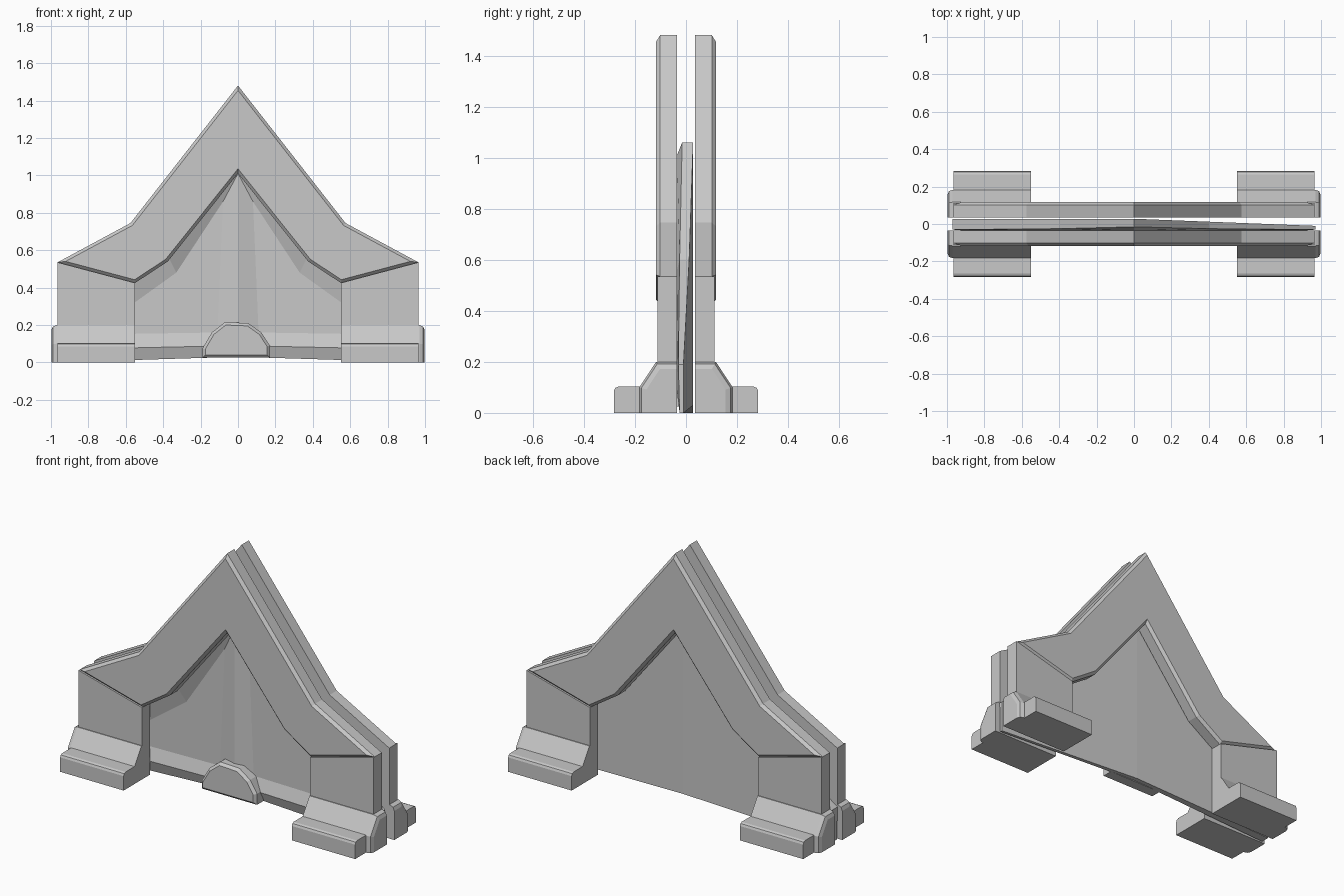
import bpy, bmesh, math

if "Cube" in bpy.data.objects:
    bpy.data.objects.remove(bpy.data.objects["Cube"], do_unlink=True)

grey = bpy.data.materials.new("stone grey")
grey.use_nodes = True
GREY = (0.58, 0.58, 0.58, 1)
grey.diffuse_color = GREY
grey.node_tree.nodes["Principled BSDF"].inputs["Base Color"].default_value = GREY


def finish(bm, name, mirror=None):
    """Turn a bmesh into a flat-shaded object, optionally mirrored in (x, y)."""
    bmesh.ops.recalc_face_normals(bm, faces=bm.faces[:])
    mesh = bpy.data.meshes.new(name)
    bm.to_mesh(mesh)
    bm.free()
    mesh.materials.append(grey)
    ob = bpy.data.objects.new(name, mesh)
    bpy.context.collection.objects.link(ob)
    if mirror:
        mod = ob.modifiers.new("Mirror", 'MIRROR')
        mod.use_axis = (mirror[0], mirror[1], False)
        mod.use_mirror_merge = False
    return ob


def prism(name, pts, a, b, axis='y', bevel=0.0, rule=None, segments=1, mirror=None):
    """Extrude an outline from a to b; bevel edges whose two ends pass the rule."""
    bm = bmesh.new()

    def place(p, d):
        return (p[0], d, p[1]) if axis == 'y' else (d, p[0], p[1])
    lo = [bm.verts.new(place(p, a)) for p in pts]
    hi = [bm.verts.new(place(p, b)) for p in pts]
    bm.faces.new(lo)
    bm.faces.new(hi[::-1])
    n = len(pts)
    for i in range(n):
        j = (i + 1) % n
        bm.faces.new((lo[i], hi[i], hi[j], lo[j]))
    bmesh.ops.recalc_face_normals(bm, faces=bm.faces[:])
    if bevel:
        edges = [e for e in bm.edges if all(rule(v.co) for v in e.verts)]
        bmesh.ops.bevel(bm, geom=edges, offset=bevel, offset_type='OFFSET',
                        segments=segments, profile=0.5, affect='EDGES', clamp_overlap=True)
    return finish(bm, name, mirror)


def symmetric(half):
    """Complete a right-hand outline with its left-hand reflection."""
    return half + [(-x, z) for x, z in reversed(half) if x > 0]


# Gabled arch, one slab in front and one behind
upper = symmetric([(0, 1.48), (0.575, 0.745), (0.965, 0.535), (0.55, 0.425), (0.375, 0.54)])
upper.insert(5, (0, 1.01))
prism("gable_arch", upper, -0.117, -0.035, bevel=0.016,
      rule=lambda c: c.y < -0.1, mirror=(False, True))

# Legs, set back slightly under the arch
prism("leg", [(0.55, 0.1), (0.965, 0.1), (0.965, 0.535), (0.55, 0.425)],
      -0.112, -0.035, mirror=(True, True))

# Flared leg bases with softened outer ends
prism("leg_base", [(-0.035, 0), (-0.183, 0), (-0.183, 0.1), (-0.117, 0.2), (-0.035, 0.2)],
      0.55, 0.998, axis='x', bevel=0.028, segments=2,
      rule=lambda c: c.x > 0.9 and (c.y < -0.05 or c.z > 0.1) and c.z > -1,
      mirror=(True, True))

# Low feet reaching outwards
prism("foot", [(-0.15, 0), (-0.283, 0), (-0.283, 0.103), (-0.15, 0.103)],
      0.55, 0.965, axis='x', bevel=0.018, segments=2,
      rule=lambda c: c.y < -0.2 and c.z > 0.05, mirror=(True, True))

# Thin infill panel: outer edge, raised rim and sunken field on each half
outer = [(0, 0.0, 0.03), (0.97, -0.025, 0.0), (0.97, -0.03, 0.19),
         (0.40, -0.025, 0.60), (0, -0.015, 1.06)]
rim = [(0, -0.035, 0.09), (0.92, -0.034, 0.07), (0.92, -0.034, 0.17),
       (0.37, -0.035, 0.56), (0, -0.035, 1.01)]
field = [(0.11, -0.01, 0.16), (0.75, -0.01, 0.15), (0.72, -0.01, 0.20),
         (0.33, -0.01, 0.48), (0.08, -0.01, 0.86)]
bm = bmesh.new()
for side in (1, -1):
    # the back stays flat on one half and tapers on the other
    taper = 0.038 / 0.97 if side > 0 else 0.0
    back = [(x, 0.028 - taper * x, z) for x, y, z in outer]
    loops = [[bm.verts.new((side * x, y, z)) for x, y, z in ring]
             for ring in (back, outer, rim, field)]
    bm.faces.new(loops[0])
    bm.faces.new(loops[3])
    for k in range(3):
        for i in range(5 if k == 2 else 4):
            j = (i + 1) % 5
            bm.faces.new((loops[k][i], loops[k][j], loops[k + 1][j], loops[k + 1][i]))
bmesh.ops.remove_doubles(bm, verts=bm.verts[:], dist=0.0005)
finish(bm, "infill_panel")

# Rounded boss at the foot of the panel
prism("panel_boss", [(-0.19, 0.025), (0.17, 0.025), (0.17, 0.09), (0.125, 0.16),
                     (0.055, 0.21), (-0.07, 0.215), (-0.14, 0.16), (-0.19, 0.075)],
      -0.08, 0.0, bevel=0.015, rule=lambda c: c.y < -0.07)
